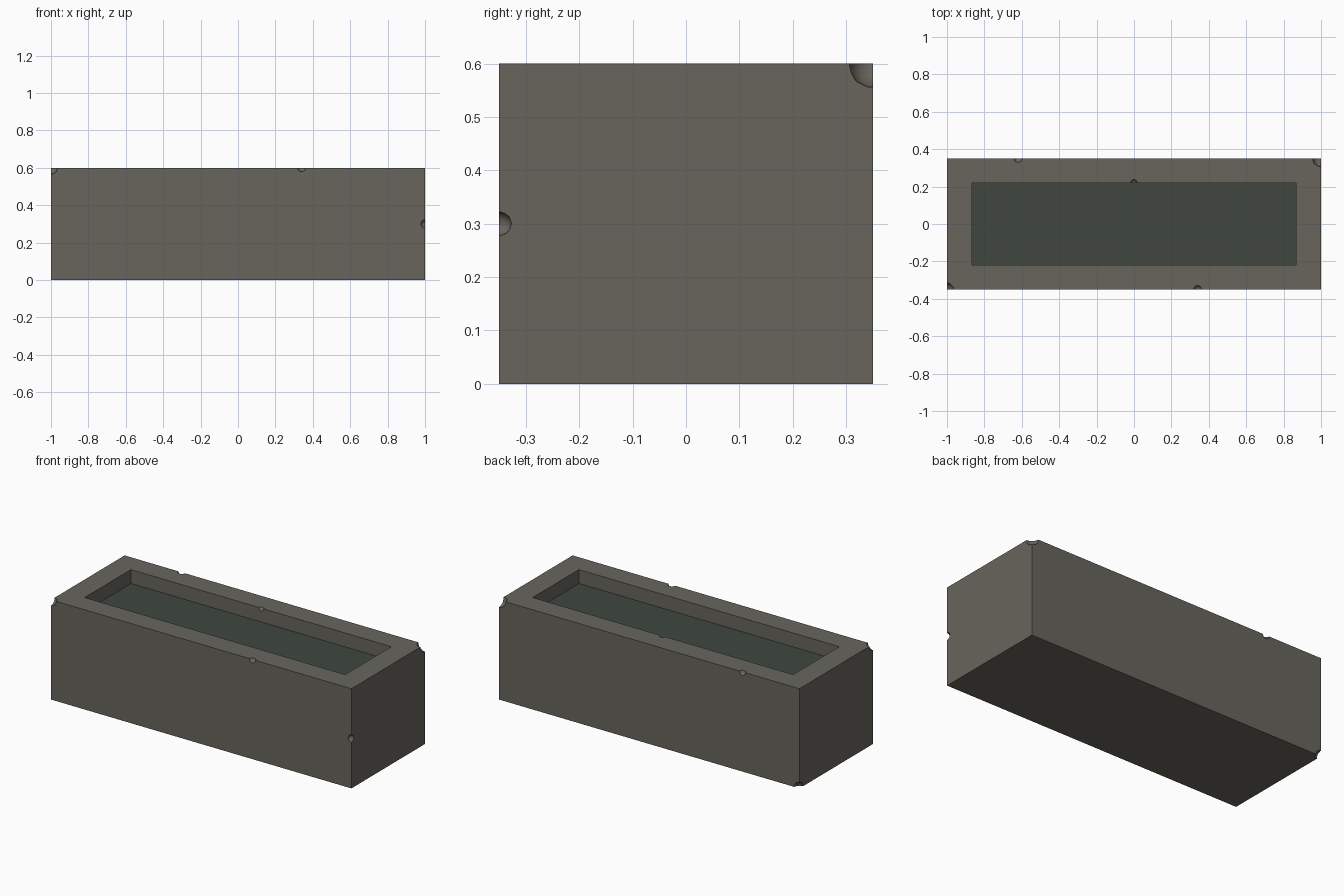
import bpy, bmesh
from mathutils import Vector, Euler

if "Cube" in bpy.data.objects:
    bpy.data.objects.remove(bpy.data.objects["Cube"])


def material(name, rgb):
    m = bpy.data.materials.new(name)
    m.diffuse_color = (*rgb, 1)
    m.use_nodes = True
    m.node_tree.nodes["Principled BSDF"].inputs["Base Color"].default_value = m.diffuse_color
    return m


stone = material("weathered stone", (0.140, 0.130, 0.110))
water = material("dark water", (0.050, 0.062, 0.050))


def box(name, lo, hi, mat):
    lo, hi = Vector(lo), Vector(hi)
    bm = bmesh.new()
    bmesh.ops.create_cube(bm, size=1)
    for v in bm.verts:
        v.co = (lo + hi) / 2 + v.co * (hi - lo)
    me = bpy.data.meshes.new(name)
    bm.to_mesh(me)
    bm.free()
    ob = bpy.data.objects.new(name, me)
    bpy.context.collection.objects.link(ob)
    me.materials.append(mat)
    return ob


def carve(target, cutter):
    mod = target.modifiers.new("carve", 'BOOLEAN')
    mod.operation = 'DIFFERENCE'
    mod.solver = 'EXACT'
    mod.object = cutter
    cutter.hide_render = True
    bpy.context.view_layer.objects.active = target
    bpy.ops.object.modifier_apply(modifier=mod.name)
    bpy.data.objects.remove(cutter)


# Stone block with a rectangular basin
trough = box("stone_trough", (-1, -.35, 0), (1, .35, .6), stone)
carve(trough, box("basin_cutter", (-.867, -.22, .13), (.867, .22, .7), stone))

# Chips knocked out of corners and edges: centre, radius
chips = [
    ((1, .35, .6), .046),
    ((-1, -.35, .6), .036),
    ((-1, .35, 0), .036),
    ((1, -.35, .30), .023),
    ((.34, -.35, .6), .022),
    ((-.62, .35, .6), .022),
    ((0, .22, .6), .018),
]
for i, (pos, r) in enumerate(chips):
    bpy.ops.mesh.primitive_ico_sphere_add(
        subdivisions=2, radius=r, location=pos,
        rotation=Euler((.4 + i, .7 * i, .3 + .5 * i)))
    chip = bpy.context.object
    chip.data.materials.append(stone)
    carve(trough, chip)

# Water filling the basin
box("water", (-.866, -.219, .14), (.866, .219, .517), water)

bpy.ops.object.select_all(action='DESELECT')
trough.select_set(True)
bpy.context.view_layer.objects.active = trough
bpy.ops.object.shade_smooth_by_angle(angle=0.52)
